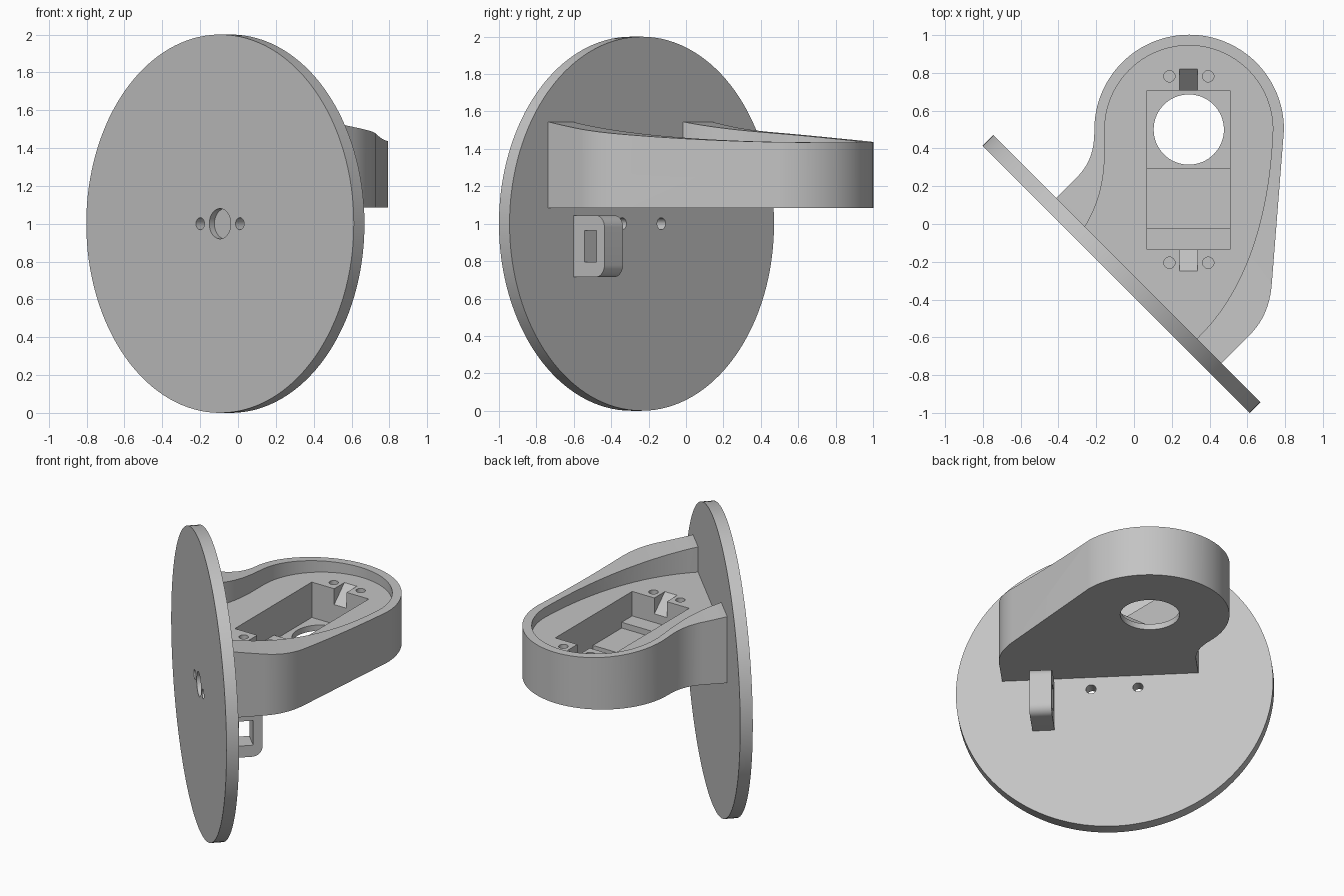
import bpy, bmesh, math
from mathutils import Matrix, Vector

if "Cube" in bpy.data.objects:
    bpy.data.objects.remove(bpy.data.objects["Cube"])

H = math.sqrt(0.5)
UP, N, T = Vector((0, 0, 1)), Vector((H, H, 0)), Vector((H, -H, 0))
FRONT = Vector((-0.095, -0.293, 0))      # below the centre of the disc's front
BACK = FRONT + N * 0.08

grey = bpy.data.materials.new("light grey plastic")
grey.diffuse_color = (0.55, 0.55, 0.55, 1)
grey.use_nodes = True
grey.node_tree.nodes["Principled BSDF"].inputs["Base Color"].default_value = grey.diffuse_color


def frame(x, y, z, origin):
    m = Matrix((x, y, z)).transposed().to_4x4()
    m.translation = origin
    return m


PLAN = Matrix.Identity(4)                                       # x, y -> up
DISC = frame(-T, UP, N, FRONT)                                  # across, z -> out of disc
SIDE = frame(N, UP, T, BACK)                                    # out of disc, z -> along disc
LONG = frame(Vector((0, 1, 0)), UP, Vector((1, 0, 0)), Vector())  # y, z -> x


def prism(name, pts, a, b, m=PLAN):
    """Extrude a closed profile from a to b in the given frame."""
    bm = bmesh.new()
    lo = [bm.verts.new(m @ Vector((x, y, a))) for x, y in pts]
    hi = [bm.verts.new(m @ Vector((x, y, b))) for x, y in pts]
    n = len(pts)
    bm.faces.new(lo)
    bm.faces.new(hi)
    for i in range(n):
        j = (i + 1) % n
        bm.faces.new((lo[i], lo[j], hi[j], hi[i]))
    bmesh.ops.recalc_face_normals(bm, faces=bm.faces)
    me = bpy.data.meshes.new(name)
    bm.to_mesh(me)
    bm.free()
    me.materials.append(grey)
    ob = bpy.data.objects.new(name, me)
    bpy.context.collection.objects.link(ob)
    return ob


def arc(cx, cy, r, a0, a1, n):
    return [(cx + r * math.cos(math.radians(a0 + (a1 - a0) * i / n)),
             cy + r * math.sin(math.radians(a0 + (a1 - a0) * i / n))) for i in range(n + 1)]


def circle(cx, cy, r, n=48):
    return arc(cx, cy, r, 0, 360, n)[:-1]


def bezier(p0, p1, p2, p3, n=20):
    out = []
    for i in range(n + 1):
        t = i / n
        w = ((1 - t) ** 3, 3 * t * (1 - t) ** 2, 3 * t * t * (1 - t), t ** 3)
        out.append(tuple(sum(k * p[c] for k, p in zip(w, (p0, p1, p2, p3))) for c in (0, 1)))
    return out


def rect(x0, x1, y0, y1):
    return [(x0, y0), (x1, y0), (x1, y1), (x0, y1)]


def cut(ob, *cutters):
    bpy.context.view_layer.objects.active = ob
    for c in cutters:
        mod = ob.modifiers.new("cut", 'BOOLEAN')
        mod.operation, mod.solver, mod.object = 'DIFFERENCE', 'EXACT', c
        bpy.ops.object.modifier_apply(modifier=mod.name)
        bpy.data.objects.remove(c)


def finish(ob):
    bpy.ops.object.select_all(action='DESELECT')
    ob.select_set(True)
    bpy.context.view_layer.objects.active = ob
    bpy.ops.object.shade_smooth_by_angle(angle=math.radians(25))


# Round face plate with a shallow centre recess and two screw holes
disc = prism("face_disc", circle(0, 1, 1, 128), 0, 0.08, DISC)
cut(disc, prism("c", circle(0, 1, 0.08), -0.05, 0.038, DISC),
    *[prism("c", circle(s * 0.148, 1, 0.032, 24), -0.05, 0.2, DISC) for s in (-1, 1)])
finish(disc)

# Bracket body: rounded outline growing out of the disc
outer = ([(-0.43, 0.12)]
         + bezier((-0.30, 0.25), (-0.22, 0.33), (-0.21, 0.42), (-0.21, 0.5))
         + arc(0.292, 0.5, 0.502, 180, 0, 64)[1:]
         + bezier((0.73, -0.31), (0.72, -0.45), (0.67, -0.53), (0.61, -0.59))
         + [(0.45, -0.75)])
bracket = prism("servo_bracket", outer, 1.085, 1.6)

# Rim top sweeps down away from the disc
sweep = [(-0.1 + 0.0, 1.8), (-0.1, 1.545), (0, 1.545)]
sweep += [(d, 1.435 + 0.11 * (1 - d / 1.25) ** 2) for d in [1.25 * i / 24 for i in range(1, 25)]]
sweep += [(1.4, 1.435), (1.4, 1.8)]

# Tray inside the rim
inner = ([(-0.29, -0.07)]
         + bezier((-0.26, -0.015), (-0.19, 0.10), (-0.155, 0.22), (-0.155, 0.39))
         + arc(0.29, 0.5, 0.445, 180, 0, 64)
         + bezier((0.735, 0.5), (0.72, 0.10), (0.62, -0.33), (0.335, -0.605))[1:]
         + [(0.30, -0.65)])

# Stepped motor pocket, profile along y
pocket = [(-0.135, 1.5), (-0.135, 1.20), (-0.02, 1.20), (-0.02, 1.16),
          (0.295, 1.16), (0.295, 1.125), (0.708, 1.125), (0.708, 1.5)]

cut(bracket,
    prism("c", sweep, -1.5, 1.5, SIDE),
    prism("c", inner, 1.37, 2),
    prism("c", pocket, 0.07, 0.507, LONG),
    prism("c", circle(0.29, 0.5, 0.186, 64), 1, 1.3),
    # sloped notches at both pocket ends
    prism("c", [(0.69, 1.26), (0.708, 1.26), (0.82, 1.37), (0.82, 1.4), (0.69, 1.4)], 0.242, 0.337, LONG),
    prism("c", [(-0.12, 1.26), (-0.135, 1.26), (-0.25, 1.37), (-0.25, 1.4), (-0.12, 1.4)], 0.242, 0.337, LONG),
    # mounting screw holes
    *[prism("c", circle(x, y, 0.03, 24), 1.17, 1.5) for x in (0.187, 0.393) for y in (-0.205, 0.782)])
finish(bracket)

# Small cable loop behind the disc
loop_shape = ([(-0.02, 0.715)] + arc(0.17, 0.78, 0.065, -90, 0, 10)
              + arc(0.17, 0.98, 0.065, 0, 90, 10) + [(-0.02, 1.045)])
loop = prism("cable_loop", loop_shape, 0.377, 0.517, SIDE)
cut(loop, prism("c", rect(0.085, 0.175, 0.795, 0.965), 0.3, 0.6, SIDE))
finish(loop)
